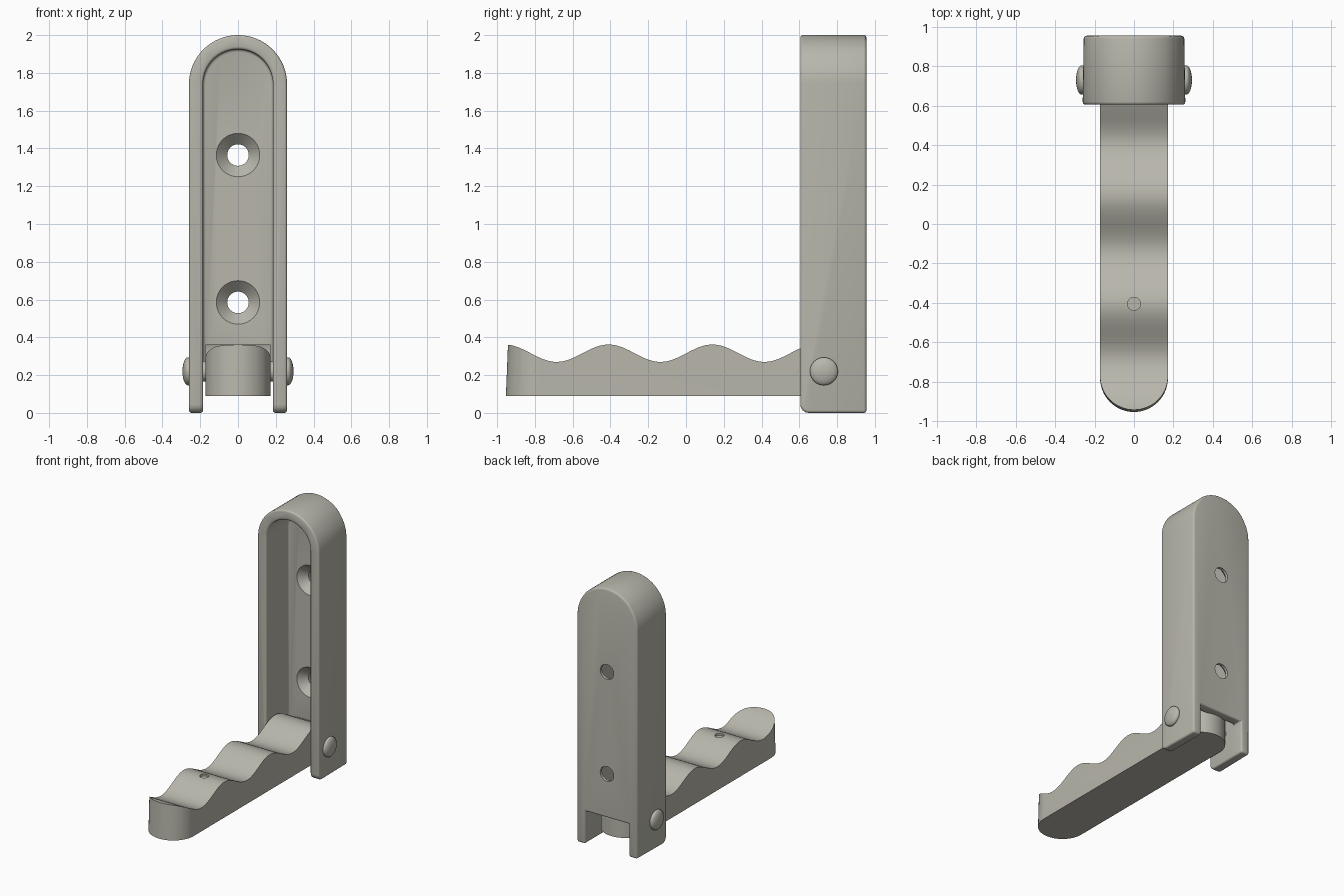
import bpy, bmesh
from math import sin, cos, pi, radians
from mathutils import Matrix, Vector

cube = bpy.data.objects.get("Cube")
if cube:
    bpy.data.objects.remove(cube)

grey = bpy.data.materials.new("warm_grey")
grey.use_nodes = True
COLOUR = (0.48, 0.47, 0.41, 1)
grey.diffuse_color = COLOUR
for node in grey.node_tree.nodes:
    if node.type == 'BSDF_PRINCIPLED':
        node.inputs["Base Color"].default_value = COLOUR


def finish(name, bm):
    bmesh.ops.recalc_face_normals(bm, faces=bm.faces)
    mesh = bpy.data.meshes.new(name)
    bm.to_mesh(mesh)
    bm.free()
    mesh.materials.append(grey)
    ob = bpy.data.objects.new(name, mesh)
    bpy.context.scene.collection.objects.link(ob)
    return ob


def activate(ob):
    bpy.ops.object.select_all(action='DESELECT')
    ob.select_set(True)
    bpy.context.view_layer.objects.active = ob


def apply_modifier(ob, kind, **settings):
    mod = ob.modifiers.new(kind.title(), kind)
    for key, value in settings.items():
        setattr(mod, key, value)
    activate(ob)
    bpy.ops.object.modifier_apply(modifier=mod.name)


def cut(ob, cutter, operation='DIFFERENCE'):
    cutter.hide_render = True
    apply_modifier(ob, 'BOOLEAN', object=cutter, operation=operation, solver='EXACT')
    bpy.data.objects.remove(cutter)


def smooth(ob):
    activate(ob)
    bpy.ops.object.shade_smooth_by_angle(angle=radians(35))


def prism(name, points, offset):
    """Extrude a closed outline of 3D points along an offset."""
    bm = bmesh.new()
    face = bm.faces.new([bm.verts.new(p) for p in points])
    new = bmesh.ops.extrude_face_region(bm, geom=[face])["geom"]
    bmesh.ops.translate(bm, vec=offset,
                        verts=[v for v in new if isinstance(v, bmesh.types.BMVert)])
    return finish(name, bm)


def lathe(name, profile, axis, centre, steps=40):
    """Revolve (radius, height) points around an axis through centre."""
    bm = bmesh.new()
    rings = [[bm.verts.new((r * cos(2 * pi * i / steps), r * sin(2 * pi * i / steps), h))
              for i in range(steps)] for r, h in profile]
    for a, b in zip(rings, rings[1:]):
        for i in range(steps):
            j = (i + 1) % steps
            bm.faces.new((a[i], a[j], b[j], b[i]))
    bm.faces.new(rings[0])
    bm.faces.new(rings[-1])
    turn = Vector(axis).to_track_quat('Z', 'Y').to_matrix().to_4x4()
    bm.transform(Matrix.Translation(centre) @ turn)
    return finish(name, bm)


# Housing: arched channel with an open bottom and a notch in its back wall
FRONT, FLOOR, BACK = 0.605, 0.875, 0.955
OUTER, INNER, ARCH_Z, NOTCH_Z = 0.26, 0.185, 1.74, 0.25


def arch(radius, steps=32):
    return [(-radius * cos(pi * i / steps), ARCH_Z + radius * sin(pi * i / steps))
            for i in range(steps + 1)]


outer = [(-OUTER, 0)] + arch(OUTER) + [(OUTER, 0)]
inner = [(-INNER, 0), (-INNER, NOTCH_Z)] + arch(INNER) + [(INNER, NOTCH_Z), (INNER, 0)]
bm = bmesh.new()


def loop(points, y):
    return [bm.verts.new((x, y, z)) for x, z in points]


def bridge(a, b):
    for k in range(len(a) - 1):
        bm.faces.new((a[k], a[k + 1], b[k + 1], b[k]))


of, ob_ = loop(outer, FRONT), loop(outer, BACK)
inf, inm = loop(inner, FRONT), loop(inner, FLOOR)
notch = loop(inner[:2] + inner[-2:], BACK)
bridge(of, ob_)
bridge(inf, inm)
bridge(inm[:2] + inm[-2:], notch)
bm.faces.new(of + inf[::-1])
bm.faces.new(inm[1:-1])
bm.faces.new(ob_ + notch[::-1])
for e in (0, -1):
    bm.faces.new((of[e], inf[e], inm[e], notch[e], ob_[e]))
toes = [e for e in bm.edges if all(v.co.z == 0 and abs(v.co.y - FRONT) < 0.001 for v in e.verts)]
bmesh.ops.recalc_face_normals(bm, faces=bm.faces)
bmesh.ops.bevel(bm, geom=toes, offset=0.045, segments=4, profile=0.5, affect='EDGES')
# slight draft towards the back
for v in bm.verts:
    if abs(v.co.x) > 0.2 and v.co.y > FLOOR:
        v.co.x *= 0.98
housing = finish("housing", bm)
apply_modifier(housing, 'BEVEL', width=0.014, segments=3, limit_method='ANGLE',
               angle_limit=radians(40))

# Countersunk screw holes
for z in (0.585, 1.365):
    cut(housing, lathe("screw_cutter",
                       [(0.115, -0.03), (0.115, 0), (0.057, 0.058), (0.057, 0.15)],
                       (0, 1, 0), (0, FLOOR, z)))
smooth(housing)

# Arm: wavy top trimmed to a round-ended plan
BASE, HALF, TIP, PIVOT = 0.09, 0.172, -0.785, 0.73
wave = []
for i in range(121):
    y = -1.0 + 2.0 * i / 120
    wave.append((-0.3, y, 0.316 + 0.046 * cos(2 * pi * (y - 0.14) / 0.55)))
arm = prism("arm", [(-0.3, -1.0, BASE)] + wave + [(-0.3, 1.0, BASE)], (0.6, 0, 0))
plan = []
for i in range(33):
    t = pi * i / 32
    plan.append((HALF * cos(t), PIVOT + HALF * sin(t), 0))
for i in range(33):
    t = pi + pi * i / 32
    plan.append((HALF * cos(t), TIP + HALF * sin(t), 0))
trim = prism("arm_trim", plan, (0, 0, 0.5))
for v in trim.data.vertices:
    if v.co.z > 0.4 and v.co.y < TIP:
        v.co.y += 0.02
cut(arm, trim, 'INTERSECT')

# Small dimple on a crest
cut(arm, lathe("dimple_cutter", [(0.033, 0), (0.033, 0.1)], (0, 0, 1), (0, -0.405, 0.345), 24))
smooth(arm)

# Hinge pin with a domed head on each side
pin = lathe("hinge_pin", [(0.055, -0.265), (0.055, 0.265)], (1, 0, 0), (0, PIVOT, 0.22))
smooth(pin)
for side, name in ((1, "left_pin_head"), (-1, "right_pin_head")):
    dome = [(0.074, 0.25), (0.074, 0.264)]
    dome += [(0.074 * cos(t * pi / 16) + 0.001, 0.264 + 0.03 * sin(t * pi / 16))
             for t in range(1, 9)]
    head = lathe(name, dome, (side, 0, 0), (0, PIVOT, 0.22))
    smooth(head)
